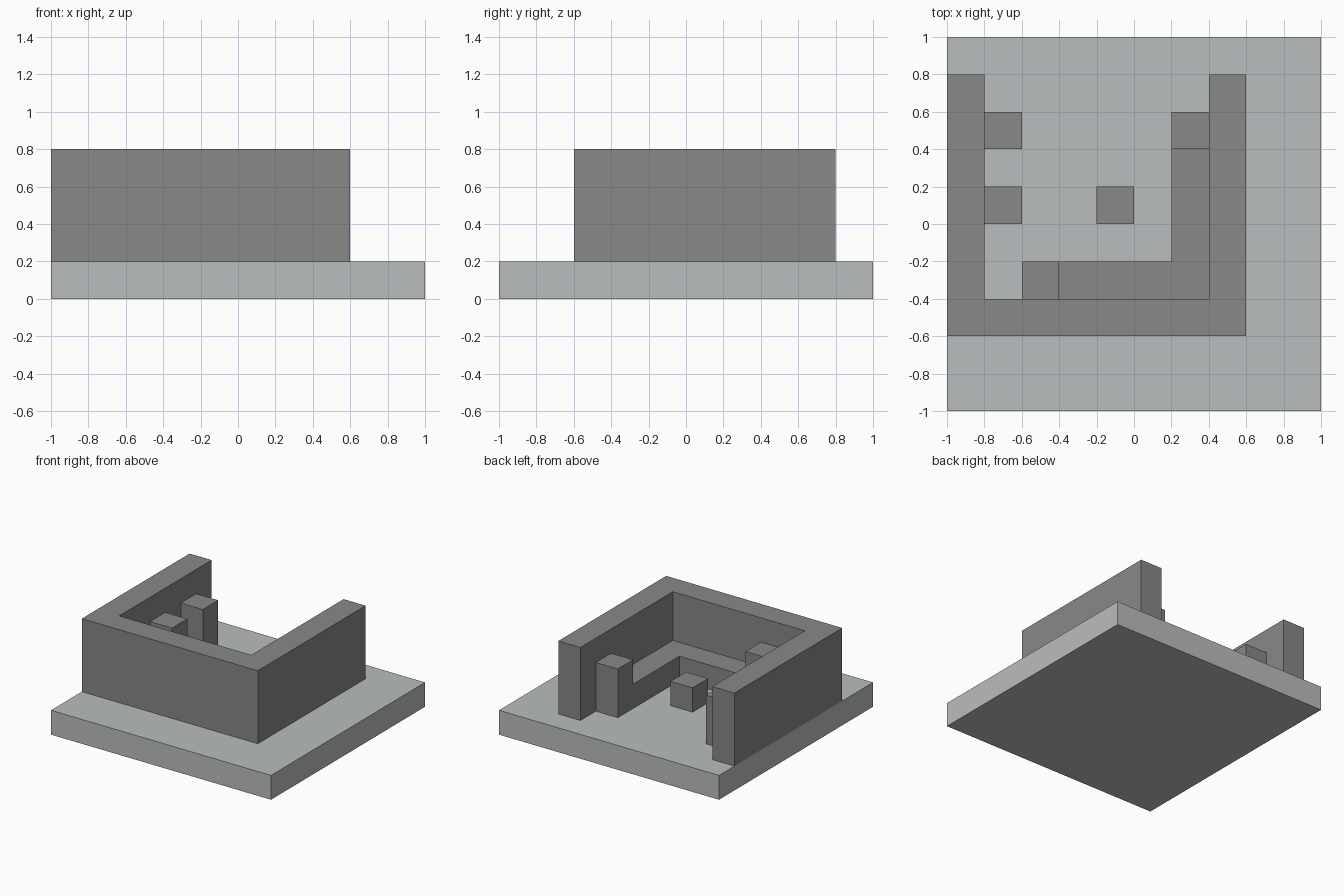
import bpy
import bmesh

cube = bpy.data.objects.get("Cube")
if cube:
    bpy.data.objects.remove(cube, do_unlink=True)


def make_material(name, rgb):
    mat = bpy.data.materials.new(name)
    mat.use_nodes = True
    color = (*rgb, 1.0)
    mat.diffuse_color = color
    shader = next(n for n in mat.node_tree.nodes if n.type == "BSDF_PRINCIPLED")
    shader.inputs["Base Color"].default_value = color
    return mat


def prism(name, outline, bottom, top, mat):
    """Extrude a floor-plan outline straight up."""
    bm = bmesh.new()
    base = bm.faces.new([bm.verts.new((x, y, bottom)) for x, y in outline])
    raised = bmesh.ops.extrude_face_region(bm, geom=[base], use_keep_orig=True)
    for v in raised["geom"]:
        if isinstance(v, bmesh.types.BMVert):
            v.co.z = top
    bmesh.ops.recalc_face_normals(bm, faces=bm.faces)
    mesh = bpy.data.meshes.new(name)
    bm.to_mesh(mesh)
    bm.free()
    mesh.materials.append(mat)
    obj = bpy.data.objects.new(name, mesh)
    bpy.context.collection.objects.link(obj)
    return obj


def rect(x, y, width, depth):
    return [(x, y), (x + width, y), (x + width, y + depth), (x, y + depth)]


light_gray = make_material("light gray", (0.49, 0.515, 0.508))
dark_gray = make_material("dark gray", (0.246, 0.246, 0.243))

FLOOR = 0.2   # top of the slab
SEAT = 0.4    # seat and table height
ARM = 0.6     # armrest and post height
WALL = 0.8    # top of the walls
UNIT = 0.2    # grid module

# Ground slab
prism("floor_slab", rect(-1, -1, 2, 2), 0, FLOOR, light_gray)

# U-shaped wall, open at the back
prism("walls", [(-1, -0.6), (0.6, -0.6), (0.6, 0.8), (0.4, 0.8),
                (0.4, -0.4), (-0.8, -0.4), (-0.8, 0.8), (-1, 0.8)],
      FLOOR, WALL, dark_gray)

# L-shaped bench along the inside of the walls
prism("corner_bench", [(-0.4, -0.4), (0.4, -0.4), (0.4, 0.4),
                       (0.2, 0.4), (0.2, -0.2), (-0.4, -0.2)],
      FLOOR, SEAT, dark_gray)

# Armrests at both ends of the bench, and posts on the opposite wall
for name, x, y in [("bench_side_armrest", 0.2, 0.4),
                   ("bench_front_armrest", -0.6, -0.4),
                   ("wall_post_front", -0.8, 0.0),
                   ("wall_post_back", -0.8, 0.4)]:
    prism(name, rect(x, y, UNIT, UNIT), FLOOR, ARM, dark_gray)

# Small table in the middle
prism("center_table", rect(-0.2, 0, UNIT, UNIT), FLOOR, SEAT, dark_gray)
